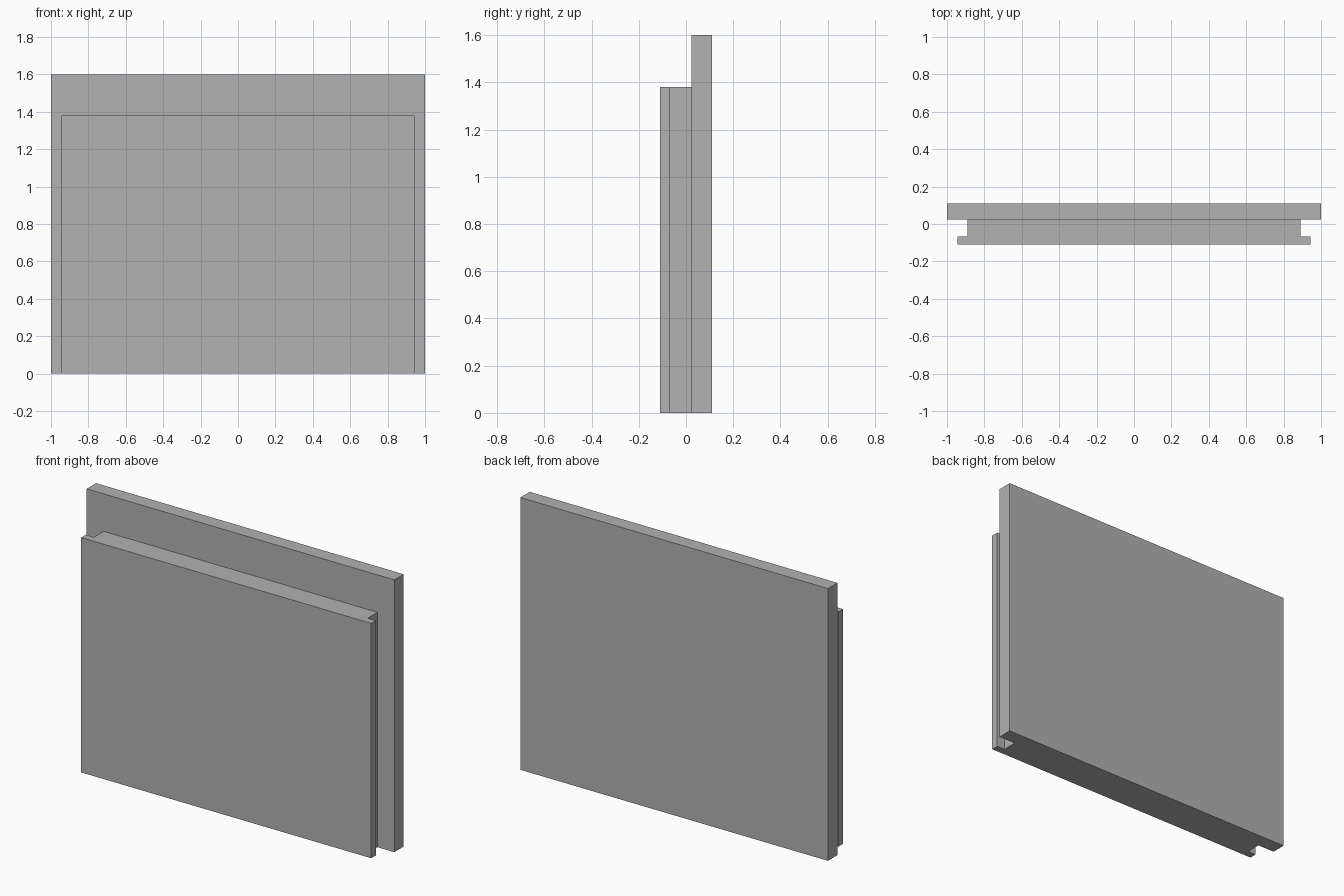
import bpy
import bmesh

cube = bpy.data.objects.get("Cube")
if cube:
    bpy.data.objects.remove(cube, do_unlink=True)

grey = bpy.data.materials.new("mid_grey")
grey.diffuse_color = (0.445, 0.445, 0.445, 1)
grey.use_nodes = True
grey.node_tree.nodes["Principled BSDF"].inputs["Base Color"].default_value = grey.diffuse_color


def extrude_plan(name, half_outline, height):
    """Mirror a right-hand plan outline across x = 0 and raise it to height."""
    outline = half_outline + [(-x, y) for x, y in reversed(half_outline)]
    bm = bmesh.new()
    base = bm.faces.new([bm.verts.new((x, y, 0)) for x, y in outline])
    raised = bmesh.ops.extrude_face_region(bm, geom=[base], use_keep_orig=True)
    verts = [v for v in raised["geom"] if isinstance(v, bmesh.types.BMVert)]
    bmesh.ops.translate(bm, verts=verts, vec=(0, 0, height))
    bmesh.ops.recalc_face_normals(bm, faces=bm.faces)
    mesh = bpy.data.meshes.new(name)
    bm.to_mesh(mesh)
    bm.free()
    mesh.materials.append(grey)
    obj = bpy.data.objects.new(name, mesh)
    bpy.context.collection.objects.link(obj)
    return obj


FRONT, LIP, JOINT, BACK = -0.11, -0.067, 0.023, 0.11

# Tall rear slab
extrude_plan("back_panel", [(1, JOINT), (1, BACK)], 1.6)

# Shorter front slab, with a groove down each side behind its lip
extrude_plan("grooved_front_panel",
             [(0.943, FRONT), (0.943, LIP), (0.89, LIP), (0.89, JOINT)], 1.38)
